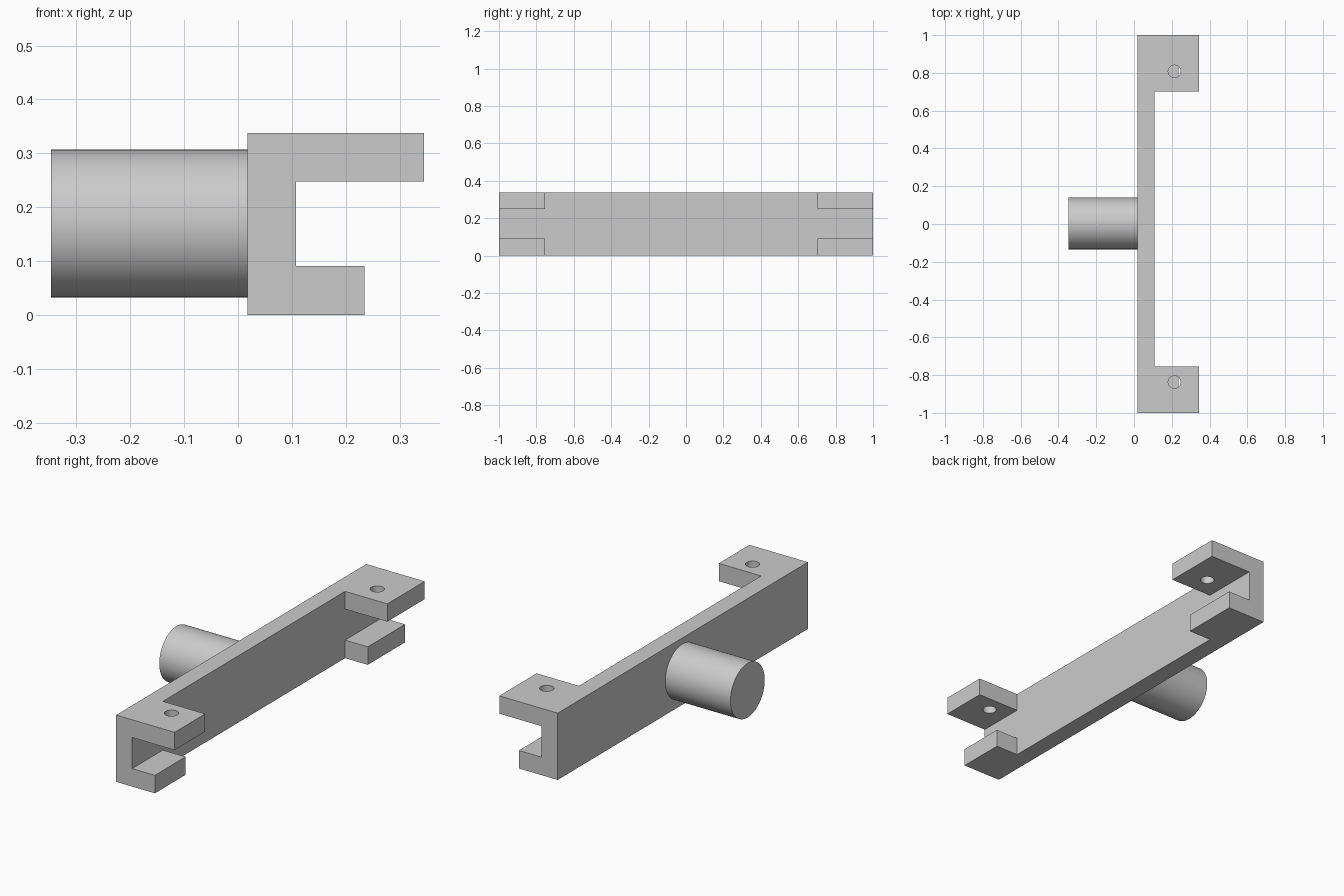
import bpy
import bmesh
from math import radians
from mathutils import Matrix, Vector

cube = bpy.data.objects.get("Cube")
if cube:
    bpy.data.objects.remove(cube, do_unlink=True)

grey = bpy.data.materials.new("plain grey")
grey.use_nodes = True
colour = (0.6, 0.6, 0.6, 1)
grey.diffuse_color = colour
grey.node_tree.nodes["Principled BSDF"].inputs["Base Color"].default_value = colour


def add_object(name, bm):
    bmesh.ops.recalc_face_normals(bm, faces=bm.faces)
    mesh = bpy.data.meshes.new(name)
    bm.to_mesh(mesh)
    bm.free()
    mesh.materials.append(grey)
    obj = bpy.data.objects.new(name, mesh)
    bpy.context.collection.objects.link(obj)
    return obj


def add_cylinder(name, centre, radius, length, axis="Z"):
    bm = bmesh.new()
    turn = Matrix.Rotation(radians(90), 4, "Y") if axis == "X" else Matrix()
    bmesh.ops.create_cone(bm, cap_ends=True, segments=64, radius1=radius, radius2=radius,
                          depth=length, matrix=Matrix.Translation(centre) @ turn)
    return add_object(name, bm)


def add_box(name, low, high):
    low, high = Vector(low), Vector(high)
    bm = bmesh.new()
    bmesh.ops.create_cube(bm, size=1, matrix=Matrix.Translation((low + high) / 2)
                          @ Matrix.Diagonal((*(high - low), 1)))
    return add_object(name, bm)


def cut(target, cutter):
    cutter.hide_render = True
    cutter.hide_viewport = True
    mod = target.modifiers.new(cutter.name, "BOOLEAN")
    mod.operation = "DIFFERENCE"
    mod.solver = "EXACT"
    mod.object = cutter


# Bracket: C-shaped channel with a long upper lip, run along the full length
back, wall, short_lip, long_lip = 0.018, 0.108, 0.235, 0.345
floor, ceiling, top = 0.091, 0.248, 0.338
profile = [(back, 0), (short_lip, 0), (short_lip, floor), (wall, floor),
           (wall, ceiling), (long_lip, ceiling), (long_lip, top), (back, top)]
bm = bmesh.new()
face = bm.faces.new([bm.verts.new((x, -1, z)) for x, z in profile])
swept = bmesh.ops.extrude_face_region(bm, geom=[face])["geom"]
bmesh.ops.translate(bm, vec=(0, 2, 0), verts=[v for v in swept if isinstance(v, bmesh.types.BMVert)])
bracket = add_object("clamp_bracket", bm)

# Lips removed between the two end clamps
cut(bracket, add_box("middle_cutter", (wall, -0.755, -0.1), (0.5, 0.702, 0.5)))

# Screw hole through each upper lip
for side, y in (("front", -0.837), ("back", 0.808)):
    cut(bracket, add_cylinder(side + "_hole_cutter", (0.214, y, 0.3), 0.033, 0.2))

# Round peg on the outer face
peg = add_cylinder("round_peg", (-0.1645, 0.003, 0.17), 0.137, 0.365, "X")

bpy.ops.object.select_all(action="DESELECT")
for obj in (bracket, peg):
    obj.select_set(True)
    bpy.context.view_layer.objects.active = obj
bpy.ops.object.shade_smooth_by_angle(angle=radians(30))
